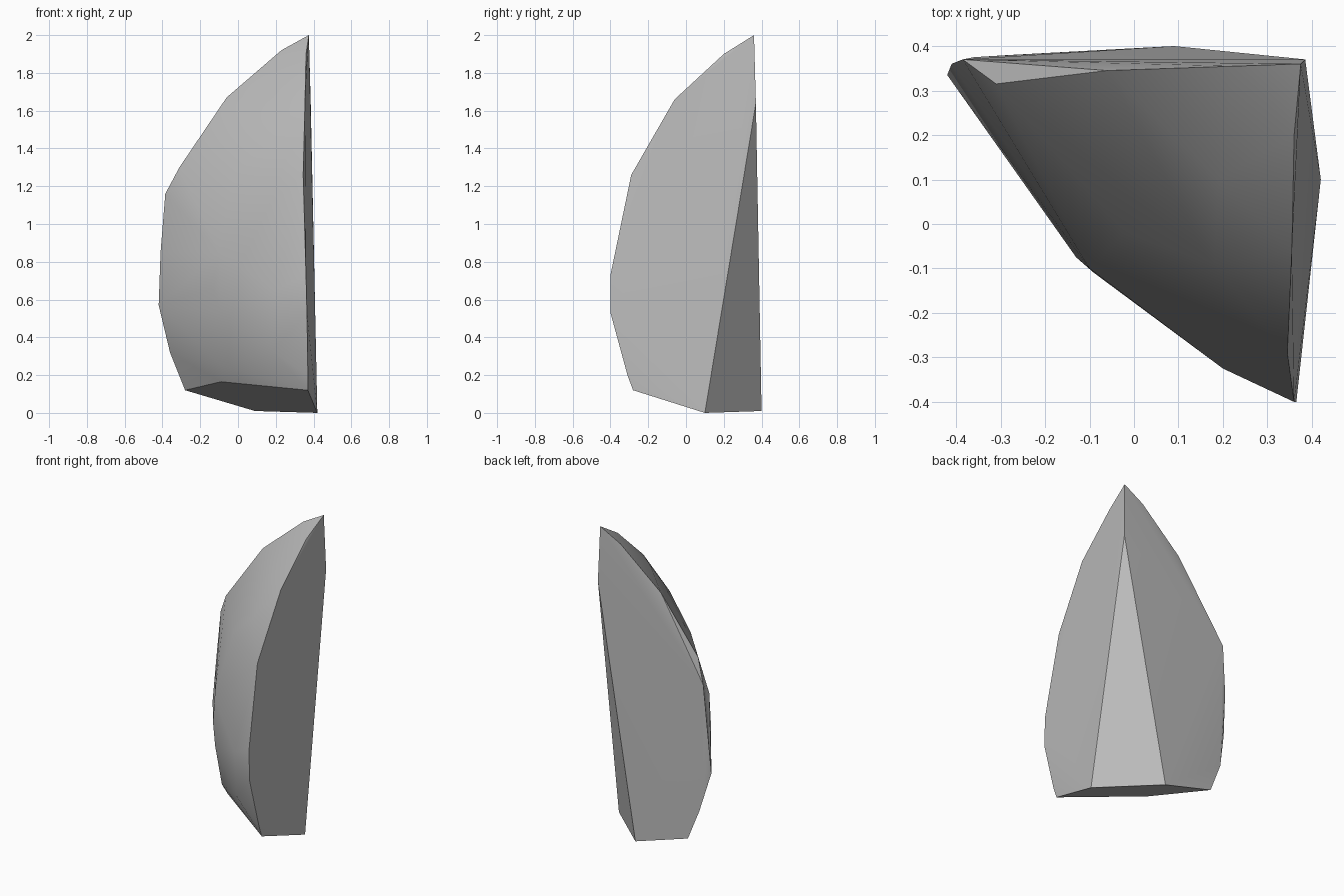
import bpy, bmesh, math

cube = bpy.data.objects.get("Cube")
if cube:
    bpy.data.objects.remove(cube, do_unlink=True)

# Single stone colour
stone = bpy.data.materials.new("grey_stone")
stone.use_nodes = True
grey = (0.5, 0.5, 0.5, 1)
stone.diffuse_color = grey
stone.node_tree.nodes["Principled BSDF"].inputs["Base Color"].default_value = grey

# Rims of the two flat split faces, from the tip down
back_rim = [(.375, .36, 2), (.23, .355, 1.92), (-.06, .345, 1.67),
            (-.31, .315, 1.3), (-.385, .37, 1.16), (-.41, .36, .85),
            (-.42, .335, .57), (-.36, .375, .32), (-.28, .38, .12)]
side_rim = [(.36, .2, 1.9), (.355, -.06, 1.66), (.345, -.29, 1.26),
            (.36, -.4, .73), (.365, -.4, .53), (.37, -.31, .2), (.37, -.28, .12)]
# Ribs of the rounded front and its lower edge
left_rib = [(-.02, -.02, 1.26), (-.1, -.1, .85), (-.13, -.075, .66),
            (-.09, -.11, .53), (-.09, -.04, .25), (-.09, .02, .165)]
right_rib = [(.19, .1, 1.69), (.18, -.09, 1.45), (.2, -.24, 1.05),
             (.2, -.325, .65), (.18, -.27, .33), (.17, -.17, .19)]
# Narrow bevel between the flat faces
bevel = [(.385, .37, 1.64), (.42, .1, 0), (.09, .4, .01)]

bm = bmesh.new()
for point in back_rim + side_rim + left_rib + right_rib + bevel:
    bm.verts.new(point)
hull = bmesh.ops.convex_hull(bm, input=bm.verts)
loose = [v for v in bm.verts if not v.link_faces]
bmesh.ops.delete(bm, geom=loose, context='VERTS')
bmesh.ops.recalc_face_normals(bm, faces=bm.faces)

mesh = bpy.data.meshes.new("rock_shard")
bm.to_mesh(mesh)
bm.free()
mesh.materials.append(stone)
rock = bpy.data.objects.new("rock_shard", mesh)
bpy.context.collection.objects.link(rock)

# Smooth front, crisp split edges
bpy.ops.object.select_all(action='DESELECT')
bpy.context.view_layer.objects.active = rock
rock.select_set(True)
bpy.ops.object.shade_smooth_by_angle(angle=math.radians(35))
